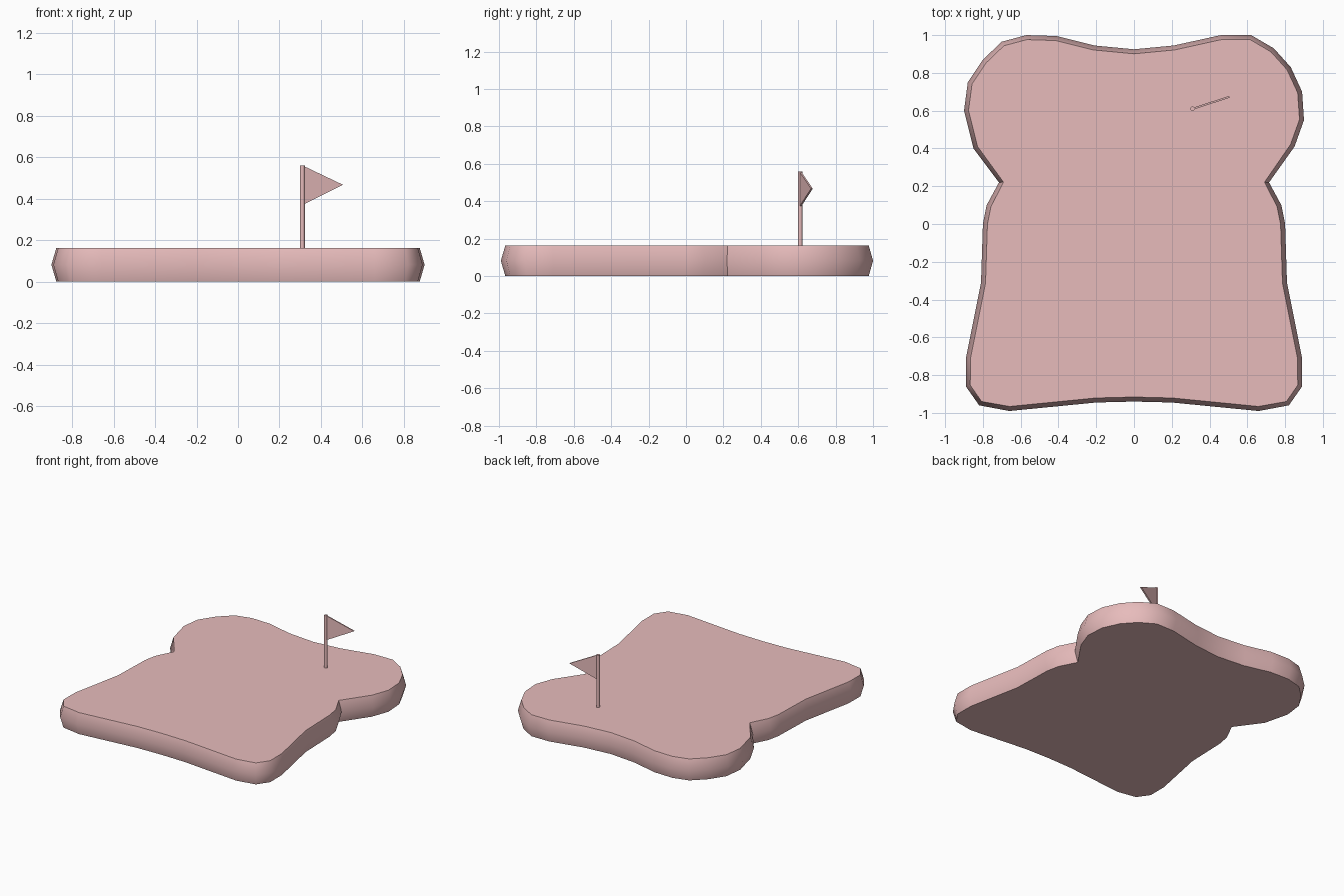
import bpy
import bmesh
from math import radians
from mathutils import Matrix, Vector

default_cube = bpy.data.objects.get("Cube")
if default_cube:
    bpy.data.objects.remove(default_cube, do_unlink=True)

# One dusty pink material for everything
pink = bpy.data.materials.new("dusty_pink")
pink.use_nodes = True
pink_rgba = (0.8, 0.5, 0.5, 1)
pink.diffuse_color = pink_rgba
pink.node_tree.nodes["Principled BSDF"].inputs["Base Color"].default_value = pink_rgba


def finish_object(name, bm, smooth_angle):
    """Turn a bmesh into a named, coloured, shaded object."""
    bmesh.ops.recalc_face_normals(bm, faces=bm.faces)
    mesh = bpy.data.meshes.new(name)
    bm.to_mesh(mesh)
    bm.free()
    mesh.materials.append(pink)
    part = bpy.data.objects.new(name, mesh)
    bpy.context.collection.objects.link(part)
    bpy.ops.object.select_all(action="DESELECT")
    part.select_set(True)
    bpy.context.view_layer.objects.active = part
    bpy.ops.object.shade_smooth_by_angle(angle=radians(smooth_angle))
    return part


def inset_outline(points, distance):
    """Move each outline corner inward along its averaged edge normal."""
    result = []
    for index, point in enumerate(points):
        before = points[index - 1]
        after = points[(index + 1) % len(points)]
        along = (point - before).normalized() + (after - point).normalized()
        inward = Vector((-along.y, along.x)).normalized()
        result.append(point + inward * distance)
    return result


# Outline of the slice: mirrored lower half, slightly uneven upper lobes
lower_half = [(.2, -.945), (.66, -.99), (.82, -.96), (.89, -.86), (.89, -.71),
              (.81, -.31), (.8, 0), (.78, .1), (.715, .22)]
right_lobe = [(.85, .41), (.9, .55), (.89, .7), (.83, .83), (.74, .93),
              (.62, 1), (.46, 1), (.21, .945), (0, .925)]
left_lobe = [(-.21, .945), (-.41, .995), (-.57, 1), (-.7, .965), (-.8, .87),
             (-.88, .75), (-.9, .6), (-.85, .4)]
mirrored_half = [(-x, y) for x, y in reversed(lower_half)]
bottom_middle = [(0, -.94)]
outline = [Vector(p) for p in
           bottom_middle + lower_half + right_lobe + left_lobe + mirrored_half]
rim = inset_outline(outline, .024)

# Bread slice: flat top and bottom, sides bulging at mid height
slice_height = .163
bm = bmesh.new()
rings = []
for loop, height in ((rim, 0), (outline, slice_height / 2), (rim, slice_height)):
    rings.append([bm.verts.new((p.x, p.y, height)) for p in loop])
for low, high in zip(rings, rings[1:]):
    for i in range(len(low)):
        j = (i + 1) % len(low)
        bm.faces.new((low[i], low[j], high[j], high[i]))
bm.faces.new(reversed(rings[0]))
bm.faces.new(rings[-1])
finish_object("bread_slice", bm, 45)

# Flag pole: a thin round stick standing on the slice
pole_foot = Vector((.31, .61, slice_height))
pole_top = .56
pole_height = pole_top - slice_height
bm = bmesh.new()
bmesh.ops.create_cone(
    bm, cap_ends=True, segments=12, radius1=.012, radius2=.012, depth=pole_height,
    matrix=Matrix.Translation(pole_foot + Vector((0, 0, pole_height / 2))))
finish_object("flag_pole", bm, 40)

# Pennant: a thin triangle turned slightly towards the back
direction = Vector((.195, .063, 0))
thickness = Vector((-direction.y, direction.x, 0)).normalized() * .005
hoist = Vector((pole_foot.x, pole_foot.y, 0))
corners = [hoist + Vector((0, 0, .37)),
           hoist + direction + Vector((0, 0, .467)),
           hoist + Vector((0, 0, pole_top))]
bm = bmesh.new()
front = [bm.verts.new(c - thickness) for c in corners]
back = [bm.verts.new(c + thickness) for c in corners]
bm.faces.new(front)
bm.faces.new(reversed(back))
for i in range(len(corners)):
    j = (i + 1) % len(corners)
    bm.faces.new((front[j], front[i], back[i], back[j]))
finish_object("flag_pennant", bm, 30)
